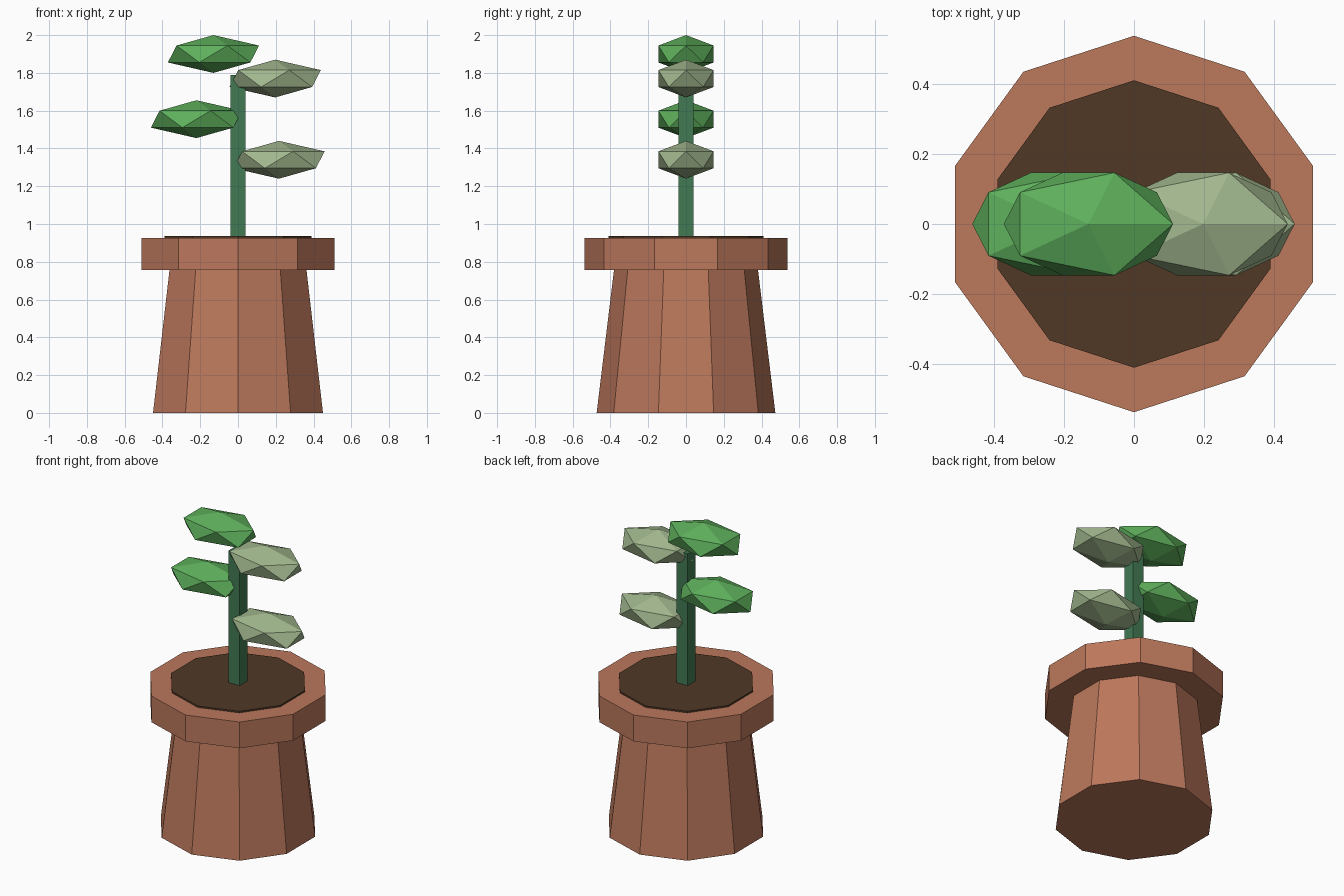
import bpy
from mathutils import Matrix

if "Cube" in bpy.data.objects:
    bpy.data.objects.remove(bpy.data.objects["Cube"])


def material(name, rgb):
    """Flat colour given as 0-255 sRGB, stored as linear."""
    lin = [(c / 255 / 12.92) if c < 10 else ((c / 255 + 0.055) / 1.055) ** 2.4 for c in rgb]
    m = bpy.data.materials.new(name)
    m.diffuse_color = (*lin, 1)
    m.use_nodes = True
    m.node_tree.nodes["Principled BSDF"].inputs["Base Color"].default_value = m.diffuse_color
    return m


TERRACOTTA = material("terracotta", (188, 120, 92))
SOIL = material("dark soil", (80, 56, 38))
STEM = material("stem green", (66, 122, 84))
LEAF = material("leaf green", (94, 176, 92))
SAGE = material("sage green", (162, 184, 142))


def finish(name, mat):
    ob = bpy.context.object
    ob.name = name
    ob.data.materials.append(mat)
    return ob


def tapered(name, r_bottom, r_top, z0, z1, mat):
    """Ten-sided prism or cone section with a corner on the y axis."""
    bpy.ops.mesh.primitive_cone_add(vertices=10, radius1=r_bottom, radius2=r_top,
                                    depth=z1 - z0, location=(0, 0, (z0 + z1) / 2))
    return finish(name, mat)


def leaf(name, x, z, mat):
    """Flattened icosahedron."""
    bpy.ops.mesh.primitive_ico_sphere_add(subdivisions=1, radius=1)
    ob = finish(name, mat)
    ob.data.transform(Matrix.Diagonal((0.27, 0.172, 0.10, 1)))
    ob.location = (x, 0, z)
    return ob


# Pot
tapered("pot_body", 0.473, 0.376, 0, 0.80, TERRACOTTA)
tapered("pot_rim", 0.537, 0.537, 0.757, 0.927, TERRACOTTA)
tapered("soil", 0.41, 0.41, 0.90, 0.937, SOIL)

# Square stem
bpy.ops.mesh.primitive_cube_add(size=1)
stem = finish("stem", STEM)
stem.data.transform(Matrix.Diagonal((0.08, 0.08, 0.87, 1)))
stem.location = (0, 0, 1.355)

# Leaves alternating left and right up the stem
for i, (x, z, mat) in enumerate([(0.217, 1.34, SAGE), (-0.22, 1.555, LEAF),
                                 (0.197, 1.77, SAGE), (-0.13, 1.90, LEAF)]):
    leaf(f"leaf_{i + 1}", x, z, mat)
